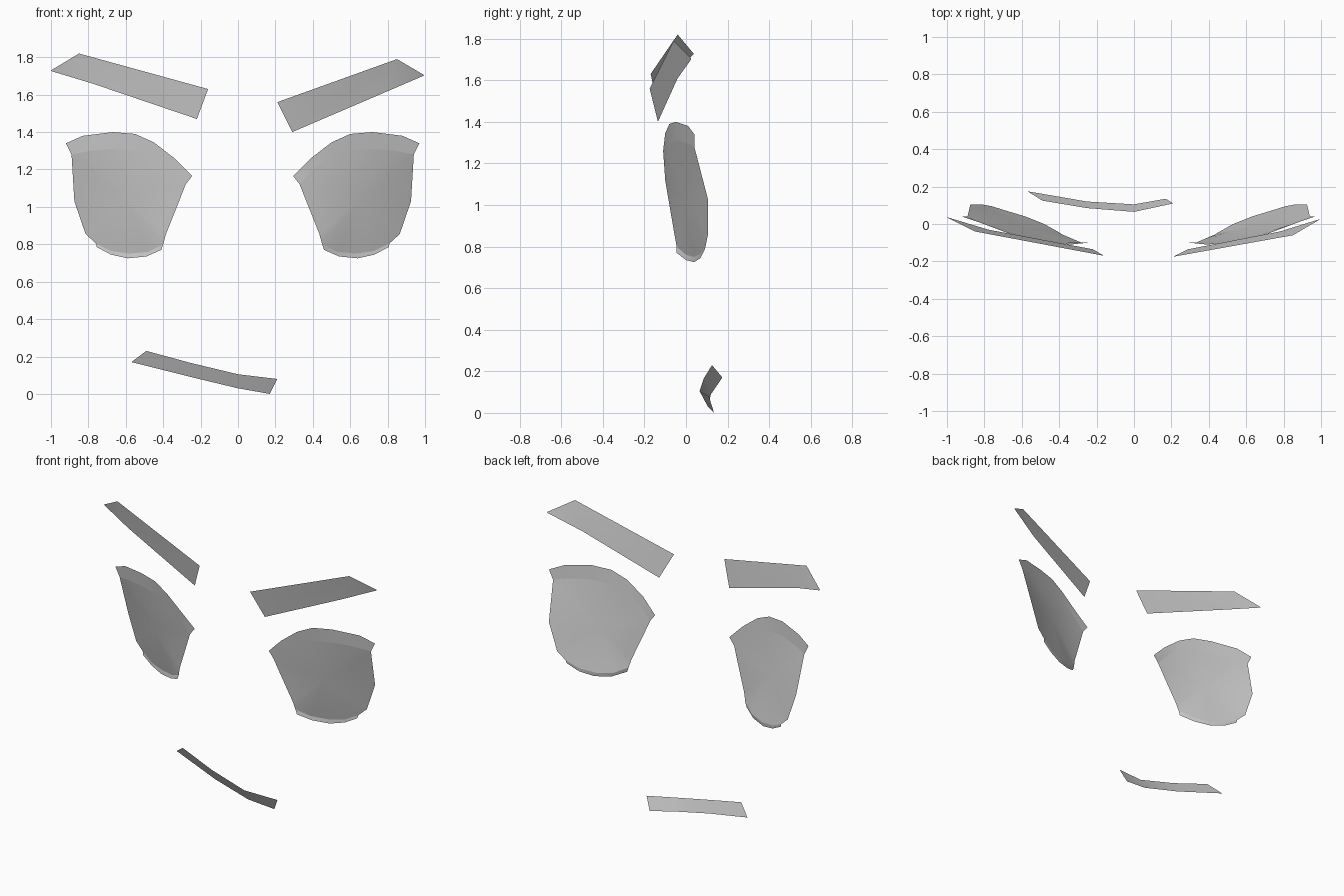
import bpy
import bmesh

default_cube = bpy.data.objects.get("Cube")
if default_cube:
    bpy.data.objects.remove(default_cube, do_unlink=True)

SCALE = 0.01        # coordinates below are in hundredths of a unit
EYE_AXIS = 2.5      # the two eyes mirror about this x
EYE_X, EYE_Z = 64, 103

grey = bpy.data.materials.new("plain_grey")
grey.use_nodes = True
grey.diffuse_color = (0.6, 0.6, 0.6, 1)
grey.node_tree.nodes["Principled BSDF"].inputs["Base Color"].default_value = grey.diffuse_color


def make_object(name, points, faces, mirrored=False):
    """Create a smooth open surface, optionally mirrored to the other eye."""
    bm = bmesh.new()
    verts = []
    for x, y, z in points:
        if mirrored:
            x = 2 * EYE_AXIS - x
        verts.append(bm.verts.new((x * SCALE, y * SCALE, z * SCALE)))
    for face in faces:
        order = reversed(face) if mirrored else face
        bm.faces.new([verts[i] for i in order]).smooth = True
    mesh = bpy.data.meshes.new(name)
    bm.to_mesh(mesh)
    bm.free()
    mesh.materials.append(grey)
    obj = bpy.data.objects.new(name, mesh)
    bpy.context.collection.objects.link(obj)


def ribbon(name, upper, lower, mirrored=False):
    """Strip of quads between two edges, both listed by rising x."""
    n = len(upper)
    faces = [(n + i, n + i + 1, i + 1, i) for i in range(n - 1)]
    make_object(name, upper + lower, faces, mirrored)


def eye_depth(x, z):
    """Gently curved eye surface, which leans back and outwards."""
    u, v = (x - EYE_X) * SCALE, (z - EYE_Z) * SCALE
    depth = -0.016 + 0.34 * u - 0.18 * v + 0.32 * u * u + 0.1 * v * v - 0.3 * u * v
    return depth / SCALE


def eye_shell(name, rim, mirrored=False, rings=6):
    """Curved shell that blends from the eye surface into a clockwise rim."""
    n = len(rim)
    points = [(EYE_X, eye_depth(EYE_X, EYE_Z), EYE_Z)]
    for ring in range(1, rings + 1):
        t = ring / rings
        for rim_x, rim_y, rim_z in rim:
            x = EYE_X + (rim_x - EYE_X) * t
            z = EYE_Z + (rim_z - EYE_Z) * t
            offset = rim_y - eye_depth(rim_x, rim_z)
            points.append((x, eye_depth(x, z) + offset * t * t, z))
    faces = []
    for i in range(n):
        j = (i + 1) % n
        faces.append((1 + j, 1 + i, 0))
        for ring in range(1, rings):
            inner = 1 + (ring - 1) * n
            outer = inner + n
            faces.append((outer + j, outer + i, inner + i, inner + j))
    make_object(name, points, faces, mirrored)


# Eye outline, split into the runs that the lids share
rim_top = [(33, -10, 112), (41, -10, 121), (50, -9, 127), (60, -7, 130),
           (72, -4, 131), (84, 0, 130), (94, 4, 128)]
rim_outer = [(92.5, 10.5, 103), (86.5, 10.5, 85.5)]
rim_bottom = [(81, 9.5, 80.5), (73, 7, 76.5), (63, 4, 75), (53, 0, 76), (45, -4.5, 80)]
rim_inner = [(43.5, -5.5, 85.5), (36.5, -8.5, 103)]
eye_rim = rim_top + rim_outer + rim_bottom + rim_inner

upper_lid_edge = [(29.5, -10, 116.5), (39, -11, 126), (50, -10, 134.5),
                  (60, -8, 139), (72, -5, 140), (88, 1, 138), (97, 4, 134)]
lower_lid_edge = [(46, -4.5, 77), (54, 0, 73.5), (64, 4, 72.5), (73, 7, 74.5), (80.5, 9, 78.5)]

# Eyes and lids
for side, mirrored in (("left", False), ("right", True)):
    eye_shell(side + "_eye", eye_rim, mirrored)
    ribbon(side + "_upper_lid", upper_lid_edge, rim_top, mirrored)
    ribbon(side + "_lower_lid", rim_bottom[::-1], lower_lid_edge, mirrored)

# Brows, tilted differently on each side
ribbon("left_brow",
       [(21, -17.5, 156), (85, -6, 179), (99.5, 2.5, 170.5)],
       [(29, -13.5, 140), (78, -4, 161), (99, 2.5, 170)])
ribbon("right_brow",
       [(-100, 3.5, 173), (-85, -4, 182), (-16, -17, 163)],
       [(-99.5, 3.5, 172.5), (-78, -3, 166), (-22, -13.5, 147)])

# Crooked mouth
ribbon("mouth",
       [(-49, 12.5, 23), (-25, 8.5, 16.5), (0, 6.5, 10.5), (21, 11, 8)],
       [(-57, 17.5, 17), (-25, 12, 9), (0, 10.5, 3), (17, 13.5, 0)])
